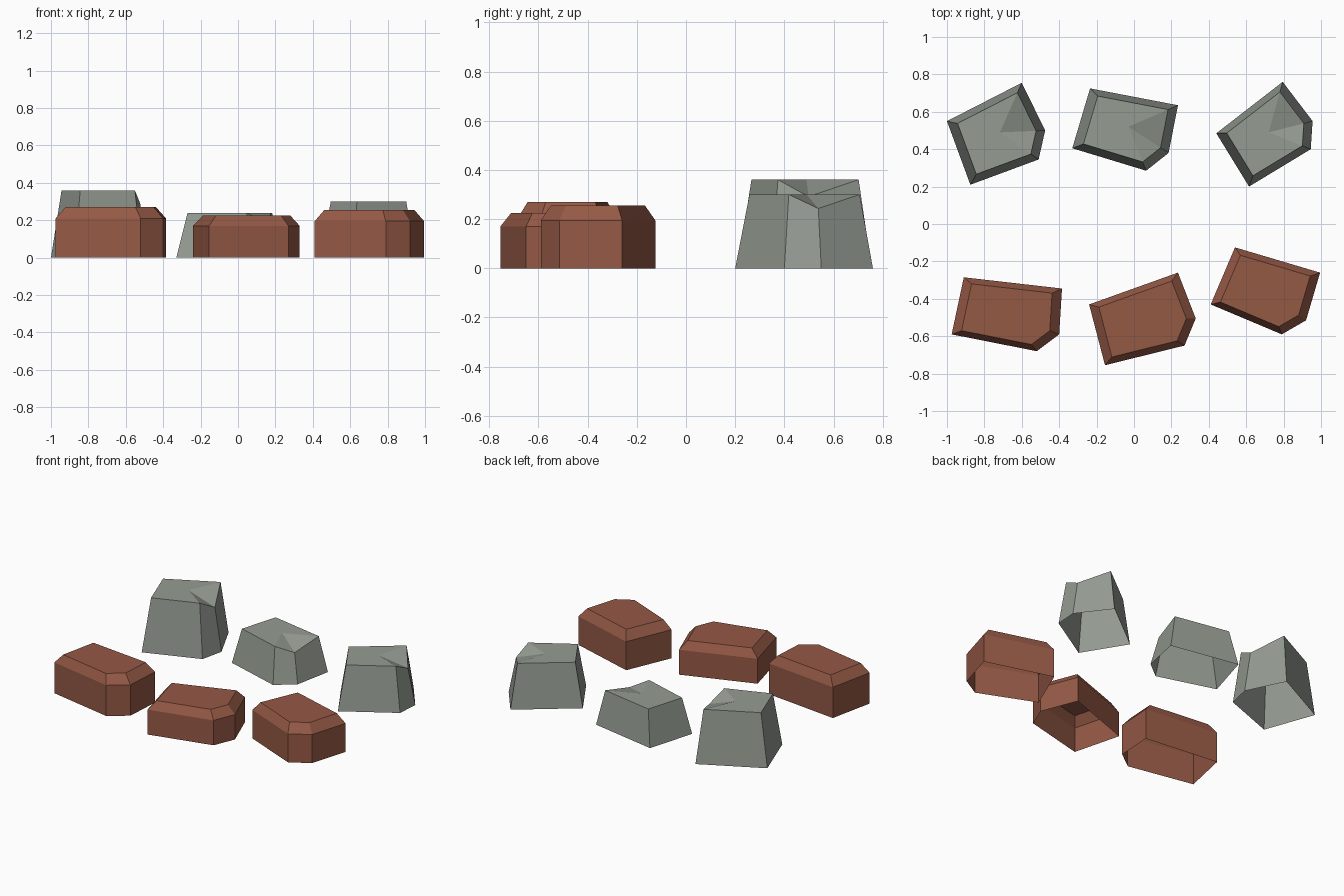
import bpy
import bmesh

if "Cube" in bpy.data.objects:
    bpy.data.objects.remove(bpy.data.objects["Cube"])


def material(name, color):
    m = bpy.data.materials.new(name)
    m.diffuse_color = color
    m.use_nodes = True
    m.node_tree.nodes["Principled BSDF"].inputs["Base Color"].default_value = m.diffuse_color
    return m


def stack(bm, rings):
    # Walls between rings of points listed clockwise from above
    loops = [[bm.verts.new(p) for p in ring] for ring in rings]
    for lo, hi in zip(loops, loops[1:]):
        for i in range(len(lo)):
            j = (i + 1) % len(lo)
            bm.faces.new((lo[j], lo[i], hi[i], hi[j]))
    return loops[-1]


def ring(outline, centre, scale, z):
    cx, cy = centre
    return [(cx + (x - cx) * scale, cy + (y - cy) * scale, z) for x, y in outline]


def finish(bm, name, mat):
    mesh = bpy.data.meshes.new(name)
    bm.to_mesh(mesh)
    bm.free()
    mesh.materials.append(mat)
    bpy.context.collection.objects.link(bpy.data.objects.new(name, mesh))


def brick(name, outline, centre, wall, top, mat):
    # Upright walls, sloped rim, flat top, open underneath
    bm = bmesh.new()
    last = stack(bm, [ring(outline, centre, 1, 0),
                      ring(outline, centre, 1, wall),
                      ring(outline, centre, 0.82, top)])
    bm.faces.new(last[::-1])
    finish(bm, name, mat)


def stone(name, outline, centre, top, mat):
    # Tapered walls, fan top with one sunken corner, open underneath
    bm = bmesh.new()
    last = stack(bm, [ring(outline, centre, 1, 0), ring(outline, centre, 0.8, top)])
    last[2].co.z = top * 0.81
    mid = bm.verts.new((*centre, top))
    for i in range(len(last)):
        bm.faces.new((last[(i + 1) % len(last)], last[i], mid))
    finish(bm, name, mat)


red = material("red_clay", (0.30, 0.10, 0.06, 1))
grey = material("grey_stone", (0.30, 0.33, 0.29, 1))

# Front row: red bricks
brick("brick_left", [(-.91, -.285), (-.385, -.345), (-.40, -.59), (-.52, -.68), (-.975, -.59)],
      (-.68, -.48), .21, .27, red)
brick("brick_middle", [(-.24, -.43), (.235, -.26), (.33, -.505), (.27, -.65), (-.155, -.755)],
      (.05, -.51), .17, .225, red)
brick("brick_right", [(.54, -.125), (.995, -.26), (.92, -.515), (.79, -.59), (.41, -.43)],
      (.70, -.36), .195, .256, red)

# Back row: grey stones
stone("stone_left", [(-1, .55), (-.6, .755), (-.475, .5), (-.51, .345), (-.875, .21)],
      (-.717, .49), .36, grey)
stone("stone_middle", [(-.235, .725), (.235, .635), (.185, .38), (.065, .285), (-.33, .405)],
      (-.03, .52), .24, grey)
stone("stone_right", [(.44, .485), (.795, .76), (.955, .55), (.945, .40), (.615, .2)],
      (.72, .49), .30, grey)
